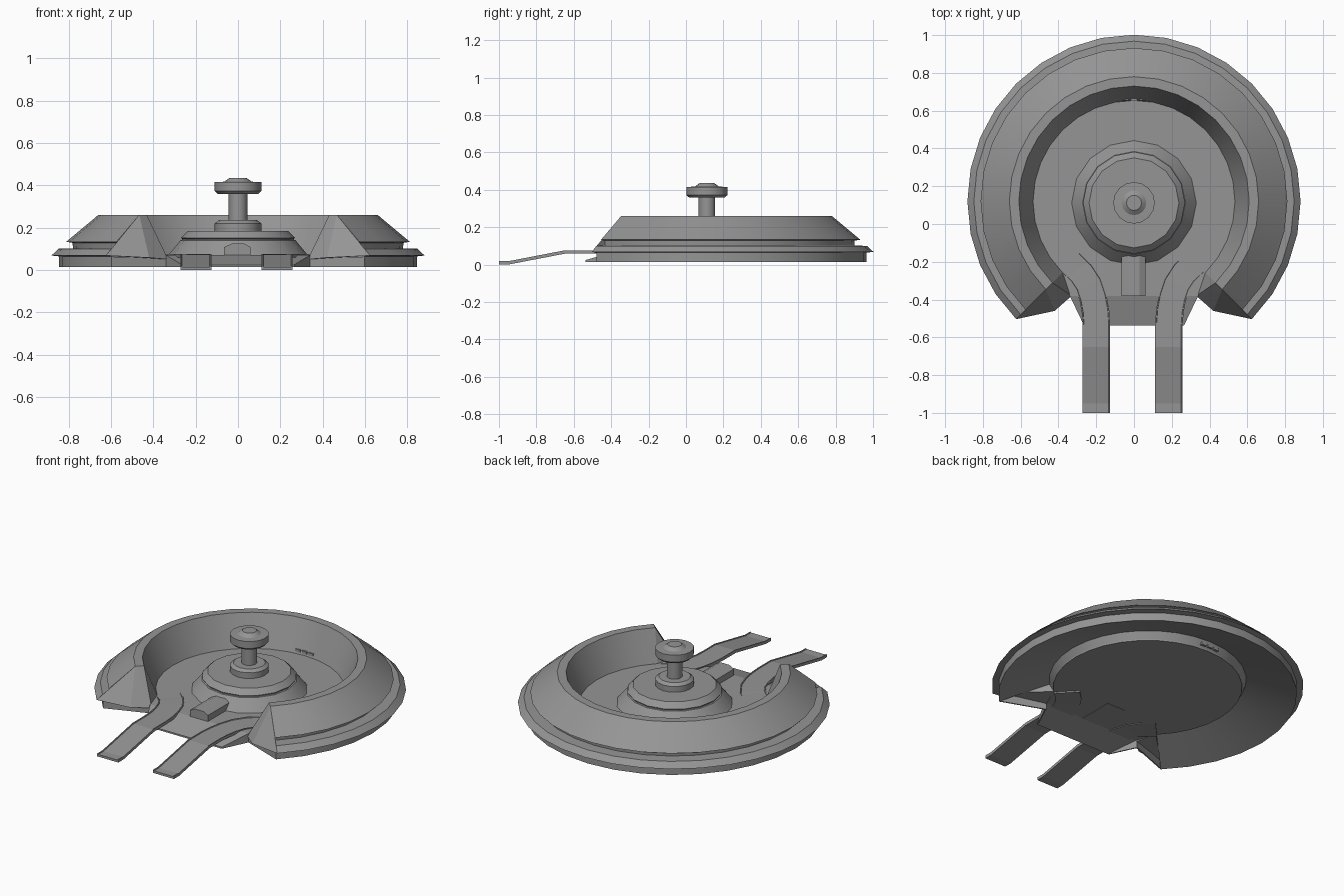
import bpy, bmesh
from math import sin, cos, pi, radians
from mathutils import Vector

old = bpy.data.objects.get("Cube")
if old:
    bpy.data.objects.remove(old, do_unlink=True)

CY = 0.12       # centre of the ring and floor
HUB_Y = 0.112   # centre of the hub
BASE = 0.014    # lower edge of the ring and lip

grey = bpy.data.materials.new("plain_grey")
grey.use_nodes = True
GREY = (0.3, 0.3, 0.3, 1)
grey.diffuse_color = GREY
grey.node_tree.nodes["Principled BSDF"].inputs["Base Color"].default_value = GREY


def finish(bm, name, smooth=True):
    bmesh.ops.recalc_face_normals(bm, faces=bm.faces)
    mesh = bpy.data.meshes.new(name)
    bm.to_mesh(mesh)
    bm.free()
    mesh.materials.append(grey)
    ob = bpy.data.objects.new(name, mesh)
    bpy.context.collection.objects.link(ob)
    if smooth:
        bpy.ops.object.select_all(action='DESELECT')
        ob.select_set(True)
        bpy.context.view_layer.objects.active = ob
        bpy.ops.object.shade_smooth_by_angle(angle=radians(25))
    return ob


def loft(name, loops, smooth=True):
    """Skin equal-length closed loops and cap both ends."""
    bm = bmesh.new()
    rows = [[bm.verts.new(p) for p in loop] for loop in loops]
    n = len(rows[0])
    for a, b in zip(rows, rows[1:]):
        for i in range(n):
            j = (i + 1) % n
            bm.faces.new((a[i], a[j], b[j], b[i]))
    bm.faces.new(rows[0])
    bm.faces.new(rows[-1])
    return finish(bm, name, smooth)


def polar(r, angle, z, cy=CY):
    """Angle is measured from the front, turning towards +x."""
    return Vector((r * sin(angle), cy - r * cos(angle), z))


def turned(name, profile, segs=16):
    """Solid of revolution about the hub axis, from the bottom up."""
    return loft(name, [[polar(r, 2 * pi * i / segs, z, HUB_Y) for i in range(segs)]
                       for r, z in profile])


def hull(name, points):
    bm = bmesh.new()
    for p in points:
        bm.verts.new(p)
    bmesh.ops.convex_hull(bm, input=bm.verts)
    bmesh.ops.dissolve_limit(bm, angle_limit=0.01, verts=bm.verts, edges=bm.edges)
    return finish(bm, name, False)


# Raised outer ring, open over the front quarter, with a conical underside
ring = [(.532, .064), (.61, .26), (.66, .26), (.812, .133), (.782, .128),
        (.78, .102), (.848, .1), (.882, .068), (.845, .064), (.845, BASE),
        (.558, .112)]
START, STEPS = pi / 4, 24
angles = [START + 1.5 * pi * i / STEPS for i in range(STEPS + 1)]
loft("outer_ring", [[polar(r, a, z) for r, z in ring] for a in angles])

# Thin floor disc, closed by a straight front edge
outline = [polar(.535, a, 0) for a in angles]
outline += [Vector((-.34, -.38, 0)), Vector((.34, -.38, 0))]
loft("floor", [[p + Vector((0, 0, z)) for p in outline] for z in (.062, .07)])

# Sloping front lip of the floor
hull("front_lip", [(s * x, y, z) for s in (-1, 1) for x, y, z in
                   ((.34, -.38, .062), (.34, -.38, .07),
                    (.265, -.537, BASE), (.265, -.537, .024))])

# Small grille through the back of the ring wall
for i in range(3):
    x = -.045 + .045 * i
    hull("wall_grille", [(x + a, .66 + b, z) for a in (-.017, .017)
                         for b in (-.007, .012) for z in (.08, .096)])

# Stepped central hub, post and cap
turned("hub", [(.33, .062), (.33, .07), (.272, .14), (.264, .142), (.264, .147),
               (.27, .152), (.238, .184)])
turned("post_collar", [(.11, .18), (.11, .22), (.09, .235)])
turned("post", [(.044, .23), (.044, .37)])
turned("cap", [(.095, .358), (.11, .372), (.11, .415), (.065, .417), (.04, .435)])

# Chamfered block in front of the hub
block = [(-.065, .06), (-.065, .108), (-.03, .124), (.03, .124), (.06, .108), (.06, .06)]
loft("hub_block", [[(x, y, z) for x, z in block] for y in (-.382, -.16)], smooth=False)

# Ramp section: flat deck with a slight curb on both edges
section = [(-.073, 0), (.073, 0), (.073, .018), (.067, .018), (.065, .014),
           (-.065, .014), (-.067, .018), (-.073, .018)]
path = [Vector(p) for p in ((.192, -1, 0), (.192, -.95, 0), (.192, -.65, .058),
                            (.192, -.53, .058), (.197, -.46, .058), (.21, -.39, .058),
                            (.233, -.32, .058), (.272, -.26, .057), (.33, -.205, .053))]

for s, side in ((1, "left"), (-1, "right")):
    # Tapered end of the ring
    ends = [polar(r, s * START, z) for r, z in
            ((.532, .064), (.61, .26), (.66, .26), (.882, .068))]
    ends += [Vector((s * .42, -.46, .058)), Vector((s * .33, -.38, .05))]
    hull(side + "_ring_end", ends)

    # Wall closing the ring beside the opening, and the side of the lip
    hull(side + "_end_wall", [(s * x, y + d, z) for x, y in ((.597, -.478), (.335, -.38))
                              for d in (0, .008) for z in (BASE, .062)])
    hull(side + "_lip_side", [(s * (x - d), y, z) for d in (0, .008) for x, y, z in
                              ((.34, -.38, BASE), (.34, -.38, .066),
                               (.265, -.537, BASE), (.265, -.537, .022))])

    # Entry ramp that bends outward onto the floor
    loops = []
    for i, p in enumerate(path):
        t = path[min(i + 1, len(path) - 1)] - path[max(i - 1, 0)]
        across = Vector((t.y, -t.x, 0)).normalized()
        pts = [p + across * u + Vector((0, 0, h)) for u, h in section]
        loops.append([(s * q.x - .007, q.y, q.z) for q in pts])
    loft(side + "_ramp", loops, smooth=False)
